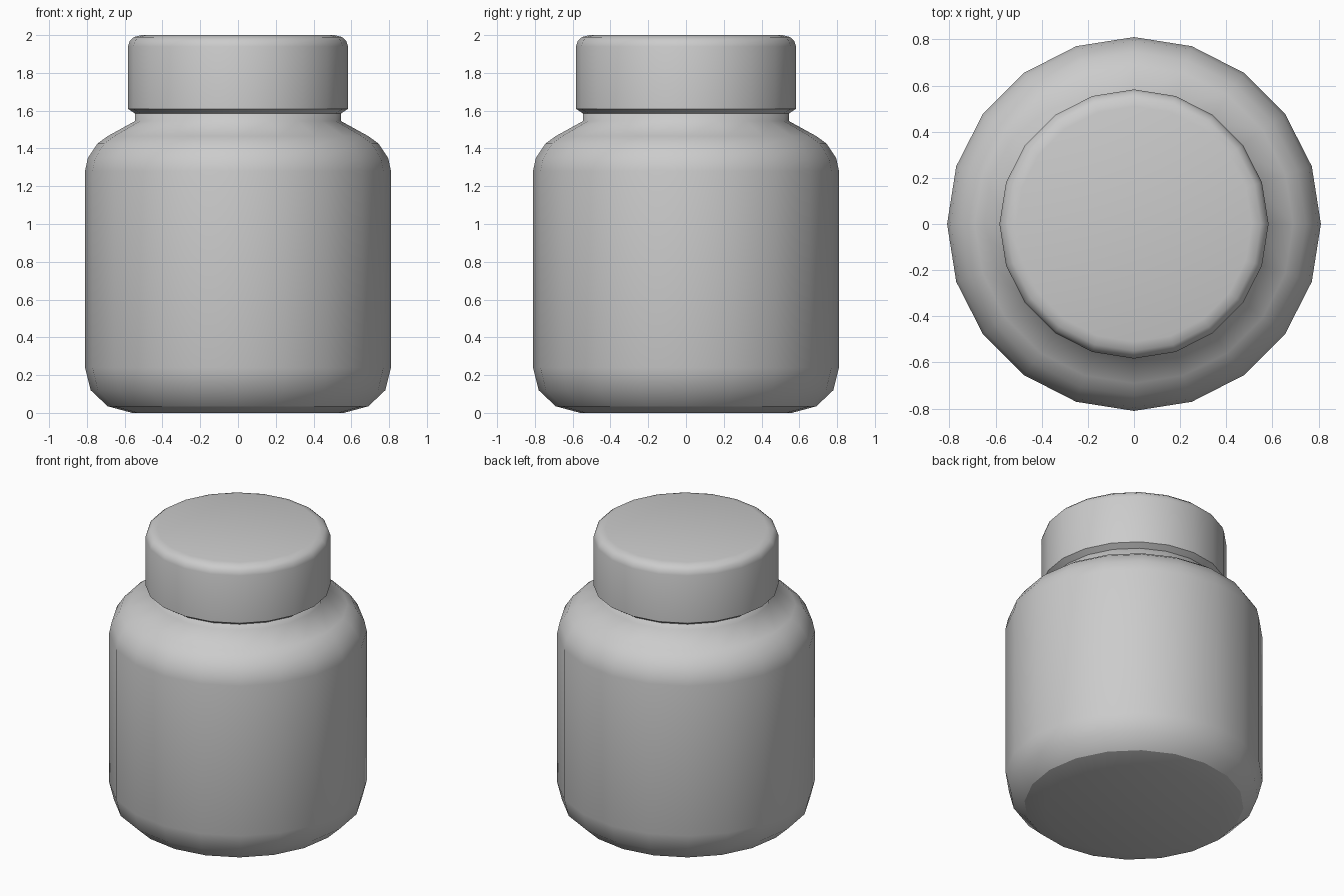
import bpy, bmesh, math

if "Cube" in bpy.data.objects:
    bpy.data.objects.remove(bpy.data.objects["Cube"])

SIDES = 20


def lathe(name, profile, sharp=()):
    """Revolve (radius, z) points listed bottom to top, with capped ends."""
    bm = bmesh.new()
    rings = []
    for r, z in profile:
        rings.append([bm.verts.new((r * math.cos(2 * math.pi * i / SIDES),
                                    r * math.sin(2 * math.pi * i / SIDES), z))
                      for i in range(SIDES)])
    for a, b in zip(rings, rings[1:]):
        for i in range(SIDES):
            j = (i + 1) % SIDES
            bm.faces.new((a[i], a[j], b[j], b[i]))
    bm.faces.new(rings[0][::-1])
    bm.faces.new(rings[-1])
    for f in bm.faces:
        f.smooth = True
    # crisp rings
    for k in sharp:
        for i in range(SIDES):
            e = bm.edges.get((rings[k][i], rings[k][(i + 1) % SIDES]))
            e.smooth = False
    bmesh.ops.recalc_face_normals(bm, faces=bm.faces)
    mesh = bpy.data.meshes.new(name)
    bm.to_mesh(mesh)
    bm.free()
    obj = bpy.data.objects.new(name, mesh)
    bpy.context.collection.objects.link(obj)
    return obj


# Jar body: slightly domed base, rounded heel, straight wall, shoulder, neck
lathe("jar_body", [
    (0.56, 0.0), (0.69, 0.035), (0.78, 0.12), (0.81, 0.24),
    (0.81, 1.28), (0.795, 1.35), (0.745, 1.425), (0.69, 1.465),
    (0.545, 1.545), (0.545, 1.60),
], sharp=(1,))

# Screw cap: chamfered underside, straight wall, rounded top rim
lathe("cap", [
    (0.545, 1.585), (0.583, 1.61), (0.583, 1.94),
    (0.573, 1.97), (0.55, 1.99), (0.51, 2.0),
], sharp=(0, 1))
